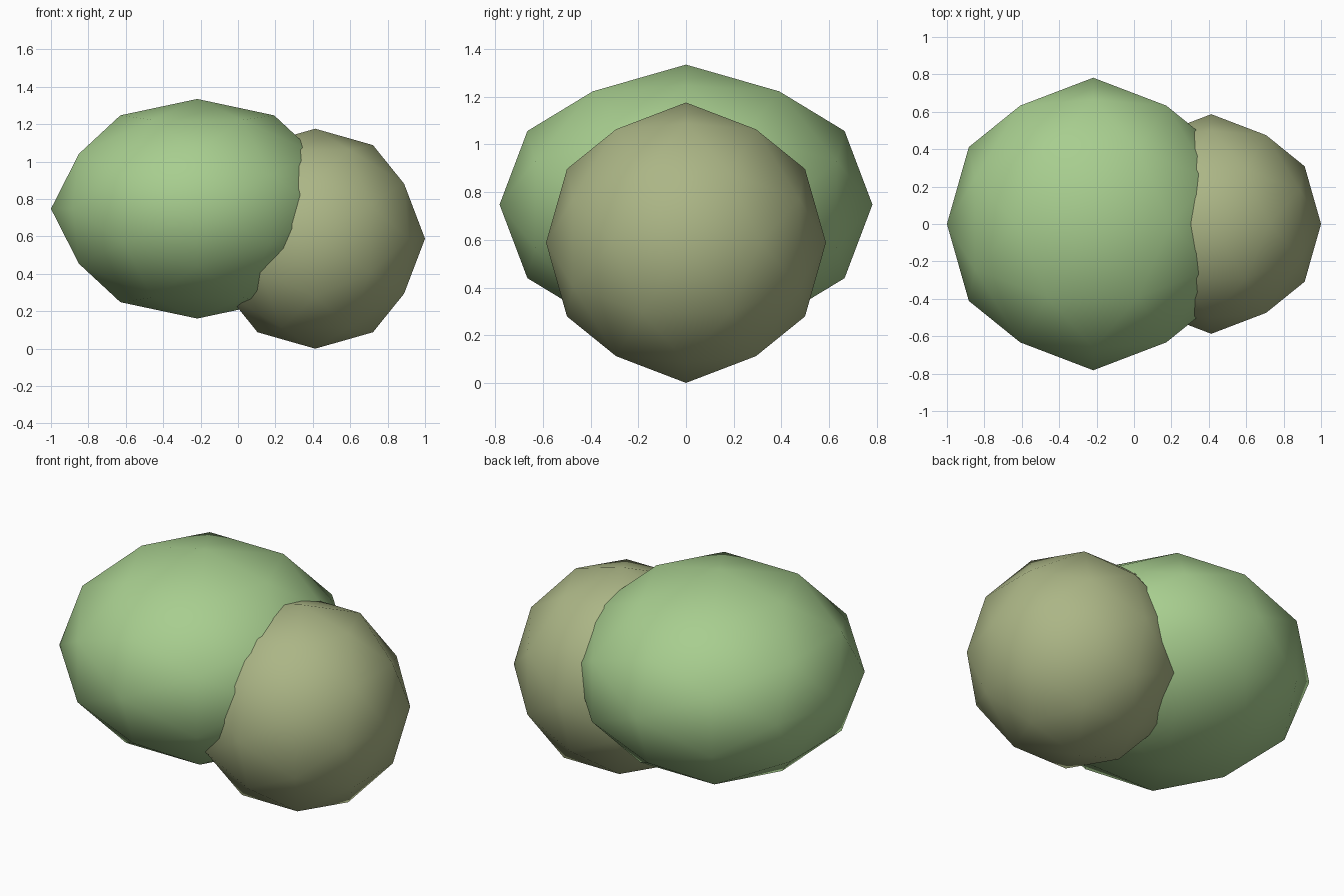
import bpy
import bmesh
from mathutils import Vector

cube = bpy.data.objects.get("Cube")
if cube:
    bpy.data.objects.remove(cube, do_unlink=True)


def make_material(name, rgb):
    mat = bpy.data.materials.new(name)
    mat.use_nodes = True
    colour = (*rgb, 1.0)
    mat.diffuse_color = colour
    bsdf = mat.node_tree.nodes["Principled BSDF"]
    bsdf.inputs["Base Color"].default_value = colour
    bsdf.inputs["Roughness"].default_value = 0.9
    return mat


def leaf_clump(name, centre, radii, mat):
    """Icosahedron on the golden rectangles, divided once and rounded."""
    golden = (1 + 5 ** 0.5) / 2
    bm = bmesh.new()
    for a in (-1, 1):
        for b in (-golden, golden):
            for corner in ((a, 0, b), (0, b, a), (b, a, 0)):
                bm.verts.new(corner)
    bmesh.ops.convex_hull(bm, input=bm.verts[:])
    bmesh.ops.subdivide_edges(bm, edges=bm.edges[:], cuts=1, use_grid_fill=True)
    for v in bm.verts:
        v.co = v.co.normalized() * Vector(radii)
    bmesh.ops.recalc_face_normals(bm, faces=bm.faces[:])
    for f in bm.faces:
        f.smooth = True
    mesh = bpy.data.meshes.new(name)
    bm.to_mesh(mesh)
    bm.free()
    mesh.materials.append(mat)
    obj = bpy.data.objects.new(name, mesh)
    obj.location = centre
    bpy.context.collection.objects.link(obj)
    return obj


leaf_green = make_material("leaf green", (0.39, 0.615, 0.275))
olive_green = make_material("olive green", (0.41, 0.465, 0.238))

# Wide flattened clump and the smaller round one beside it
leaf_clump("large_bush", (-0.218, 0, 0.748), (0.782, 0.782, 0.587), leaf_green)
leaf_clump("small_bush", (0.413, 0, 0.588), (0.587, 0.587, 0.588), olive_green)
